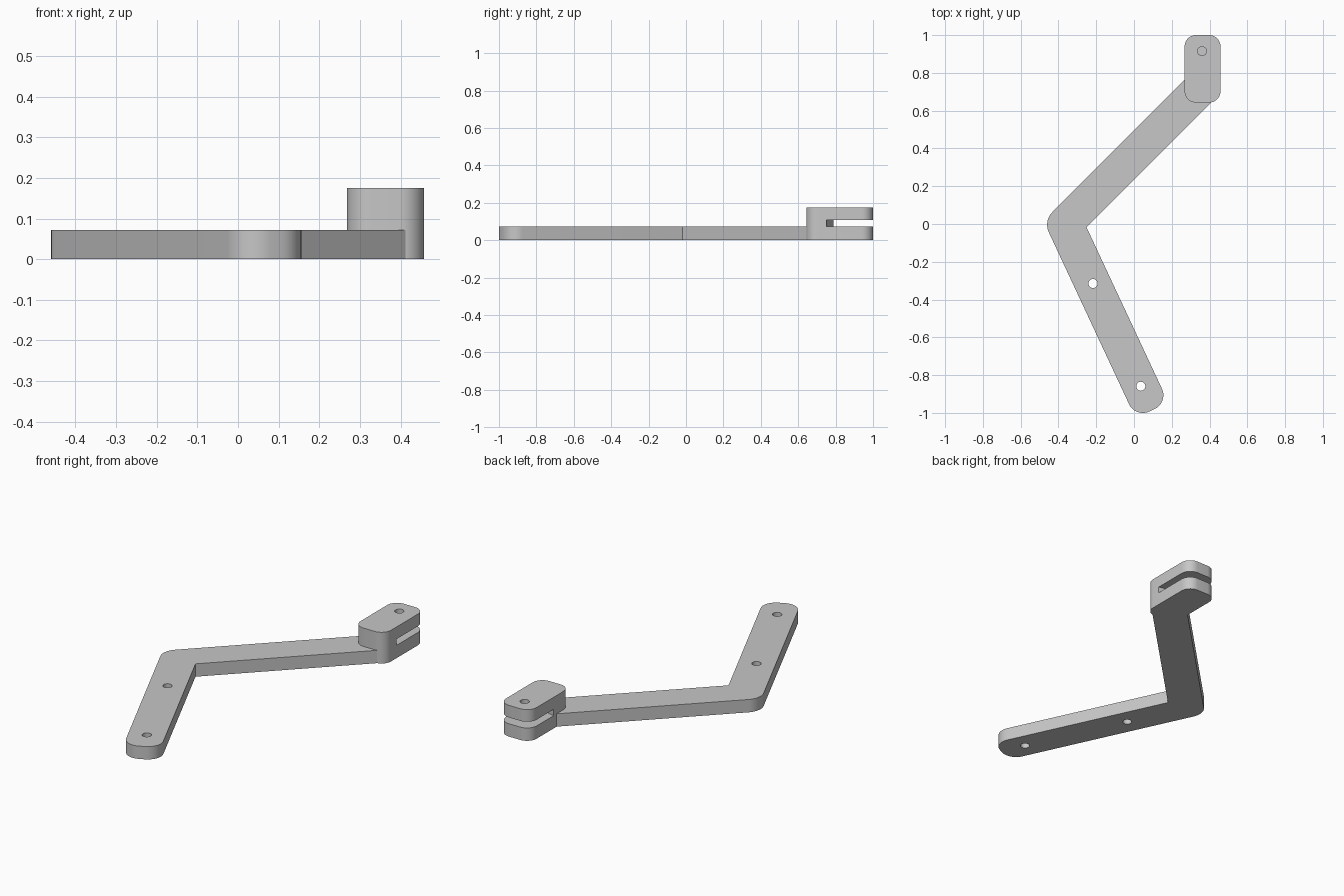
import bpy, bmesh, math
from mathutils import Vector

cube = bpy.data.objects.get("Cube")
if cube:
    bpy.data.objects.remove(cube, do_unlink=True)

grey = bpy.data.materials.new("plain grey")
grey.use_nodes = True
colour = (0.57, 0.57, 0.57, 1)
grey.diffuse_color = colour
grey.node_tree.nodes["Principled BSDF"].inputs["Base Color"].default_value = colour

PLATE_TOP, SLOT_TOP, CLEVIS_TOP = 0.072, 0.107, 0.175


def fillet(corners, steps=10):
    """Round the corners (x, y, radius) of an outline."""
    out = []
    for i, (x, y, r) in enumerate(corners):
        p = Vector((x, y))
        if r == 0:
            out.append(p)
            continue
        a = (Vector(corners[i - 1][:2]) - p).normalized()
        b = (Vector(corners[(i + 1) % len(corners)][:2]) - p).normalized()
        half = a.angle(b) / 2
        centre = p + (a + b).normalized() * r / math.sin(half)
        start = (p + a * r / math.tan(half) - centre).normalized()
        end = (p + b * r / math.tan(half) - centre).normalized()
        for k in range(steps + 1):
            out.append(centre + start.slerp(end, k / steps).normalized() * r)
    return out


def prism(name, outline, z0, z1):
    bm = bmesh.new()
    face = bm.faces.new([bm.verts.new((p[0], p[1], z0)) for p in outline])
    top = bmesh.ops.extrude_face_region(bm, geom=[face])["geom"]
    verts = [v for v in top if isinstance(v, bmesh.types.BMVert)]
    bmesh.ops.translate(bm, verts=verts, vec=(0, 0, z1 - z0))
    bmesh.ops.recalc_face_normals(bm, faces=bm.faces)
    mesh = bpy.data.meshes.new(name)
    bm.to_mesh(mesh)
    bm.free()
    mesh.materials.append(grey)
    ob = bpy.data.objects.new(name, mesh)
    bpy.context.collection.objects.link(ob)
    return ob


def circle(x, y, r=0.024, n=32):
    return [(x + r * math.cos(2 * math.pi * i / n),
             y + r * math.sin(2 * math.pi * i / n)) for i in range(n)]


def combine(target, tool, operation):
    """Apply a boolean and remove the tool."""
    bpy.context.view_layer.objects.active = target
    mod = target.modifiers.new(operation, "BOOLEAN")
    mod.operation, mod.object, mod.solver = operation, tool, "EXACT"
    tool.hide_render = True
    bpy.ops.object.modifier_apply(modifier=mod.name)
    bpy.data.objects.remove(tool, do_unlink=True)


# Bent flat arm with rounded elbow and foot
arm = prism("bent_arm", fillet([
    (-0.479, 0.016, 0.094), (0.008, -1.027, 0.08), (0.182, -0.945, 0.08),
    (-0.251, -0.018, 0), (0.43, 0.663, 0), (0.43, 0.76, 0), (0.268, 0.763, 0),
]), 0, PLATE_TOP)

# Forked end block
clevis = prism("fork_block", fillet([
    (0.268, 0.643, 0.06), (0.458, 0.643, 0.06),
    (0.458, 1.0, 0.06), (0.268, 1.0, 0.06),
]), 0, CLEVIS_TOP)

# Slot with a slanted end wall
slot = prism("slot_cutter", [(0.2, 0.804), (0.55, 0.731), (0.55, 1.1), (0.2, 1.1)],
             PLATE_TOP, SLOT_TOP)
combine(clevis, slot, "DIFFERENCE")
combine(arm, clevis, "UNION")

# Pin hole in the upper prong, screw holes through the lower leg
for x, y, z0 in ((0.36, 0.915, 0.09), (-0.217, -0.315, -0.1), (0.036, -0.859, -0.1)):
    combine(arm, prism("hole_cutter", circle(x, y), z0, 0.3), "DIFFERENCE")

# Smooth rounded walls, sharp rims
bpy.ops.object.select_all(action="DESELECT")
arm.select_set(True)
bpy.context.view_layer.objects.active = arm
bpy.ops.object.shade_smooth_by_angle(angle=math.radians(30))
